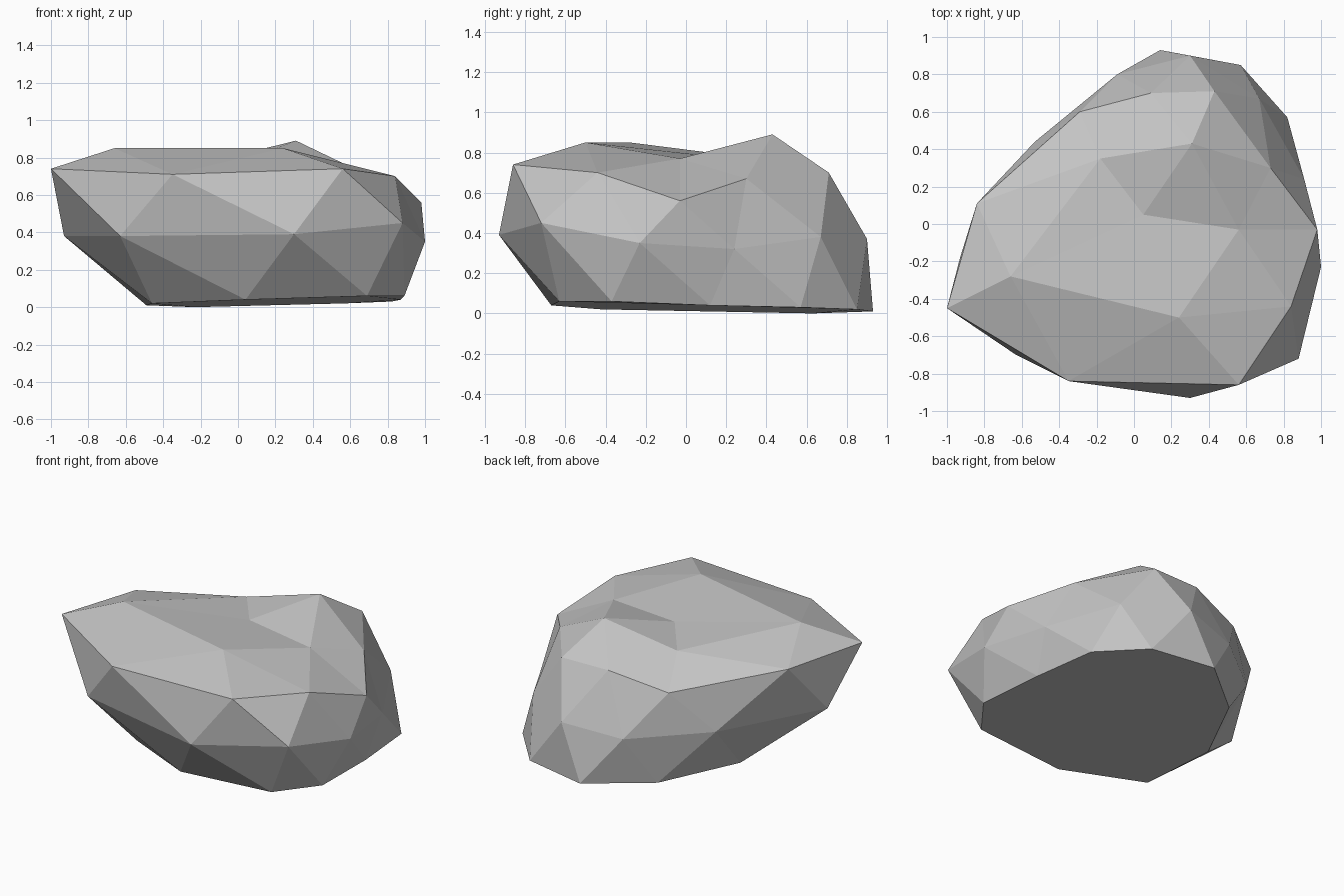
import bpy
import bmesh

# Remove the default object
default_object = bpy.data.objects.get("Cube")
if default_object:
    bpy.data.objects.remove(default_object, do_unlink=True)


def make_material(name, color):
    material = bpy.data.materials.new(name)
    material.use_nodes = True
    material.diffuse_color = color
    shader = material.node_tree.nodes["Principled BSDF"]
    shader.inputs["Base Color"].default_value = color
    shader.inputs["Roughness"].default_value = 0.9
    return material


def add_ring(bm, points):
    """Add one counter-clockwise loop of corners."""
    return [bm.verts.new(point) for point in points]


def bridge_zigzag(bm, lower, upper):
    """Join two equal loops with alternating triangles; each upper corner
    sits between a lower corner and the one following it."""
    count = len(lower)
    for i in range(count):
        following = (i + 1) % count
        bm.faces.new((lower[i], lower[following], upper[i]))
        bm.faces.new((lower[following], upper[following], upper[i]))


def bridge_half(bm, outer, inner):
    """Join a loop to an inner loop with half as many corners."""
    for k, corner in enumerate(inner):
        before = outer[2 * k - 1]
        middle = outer[2 * k]
        after = outer[(2 * k + 1) % len(outer)]
        following = inner[(k + 1) % len(inner)]
        bm.faces.new((before, middle, corner))
        bm.faces.new((middle, after, corner))
        bm.faces.new((after, following, corner))


def close_fan(bm, loop, tip):
    """Close a loop with triangles that meet at one corner."""
    center = bm.verts.new(tip)
    for i, corner in enumerate(loop):
        following = loop[(i + 1) % len(loop)]
        bm.faces.new((corner, following, center))


# Cross-sections of the boulder, from the ground up
foot_loop = [(-.46, -.42, .02), (.04, -.67, .04), (.69, -.63, .06),
             (.89, -.37, .06), (.87, .12, .04), (.82, .57, .03),
             (.57, .85, .02), (.14, .93, .01), (-.23, .63, 0),
             (-.49, .12, .01)]
waist_loop = [(-.63, -.7, .38), (.3, -.93, .39), (.88, -.72, .45),
              (1, -.23, .35), (.91, .24, .32), (.67, .67, .38),
              (.3, .9, .37), (-.09, .8, .32), (-.53, .44, .35),
              (-.93, -.18, .38)]
shoulder_loop = [(-1, -.45, .74), (-.35, -.84, .71), (.56, -.86, .74),
                 (.84, -.44, .7), (.98, -.03, .56), (.73, .3, .67),
                 (.43, .71, .7), (.09, .7, .7), (-.29, .6, .61),
                 (-.84, .11, .73)]
crown_loop = [(-.66, -.28, .85), (.24, -.5, .85), (.56, -.03, .77),
              (.31, .43, .89), (-.18, .35, .77)]
crown_dip = (.05, .05, .79)

# Boulder skin
bm = bmesh.new()
foot = add_ring(bm, foot_loop)
waist = add_ring(bm, waist_loop)
shoulder = add_ring(bm, shoulder_loop)
crown = add_ring(bm, crown_loop)

bm.faces.new(list(reversed(foot)))
bridge_zigzag(bm, foot, waist)
# Shift the shoulder so each corner follows the waist corner below it
bridge_zigzag(bm, waist, shoulder[1:] + shoulder[:1])
bridge_half(bm, shoulder, crown)
close_fan(bm, crown, crown_dip)
bmesh.ops.recalc_face_normals(bm, faces=bm.faces)

mesh = bpy.data.meshes.new("boulder")
bm.to_mesh(mesh)
bm.free()

# Flat-shaded grey stone
boulder = bpy.data.objects.new("boulder", mesh)
bpy.context.collection.objects.link(boulder)
mesh.materials.append(make_material("grey stone", (.55, .55, .55, 1)))
for polygon in mesh.polygons:
    polygon.use_smooth = False
